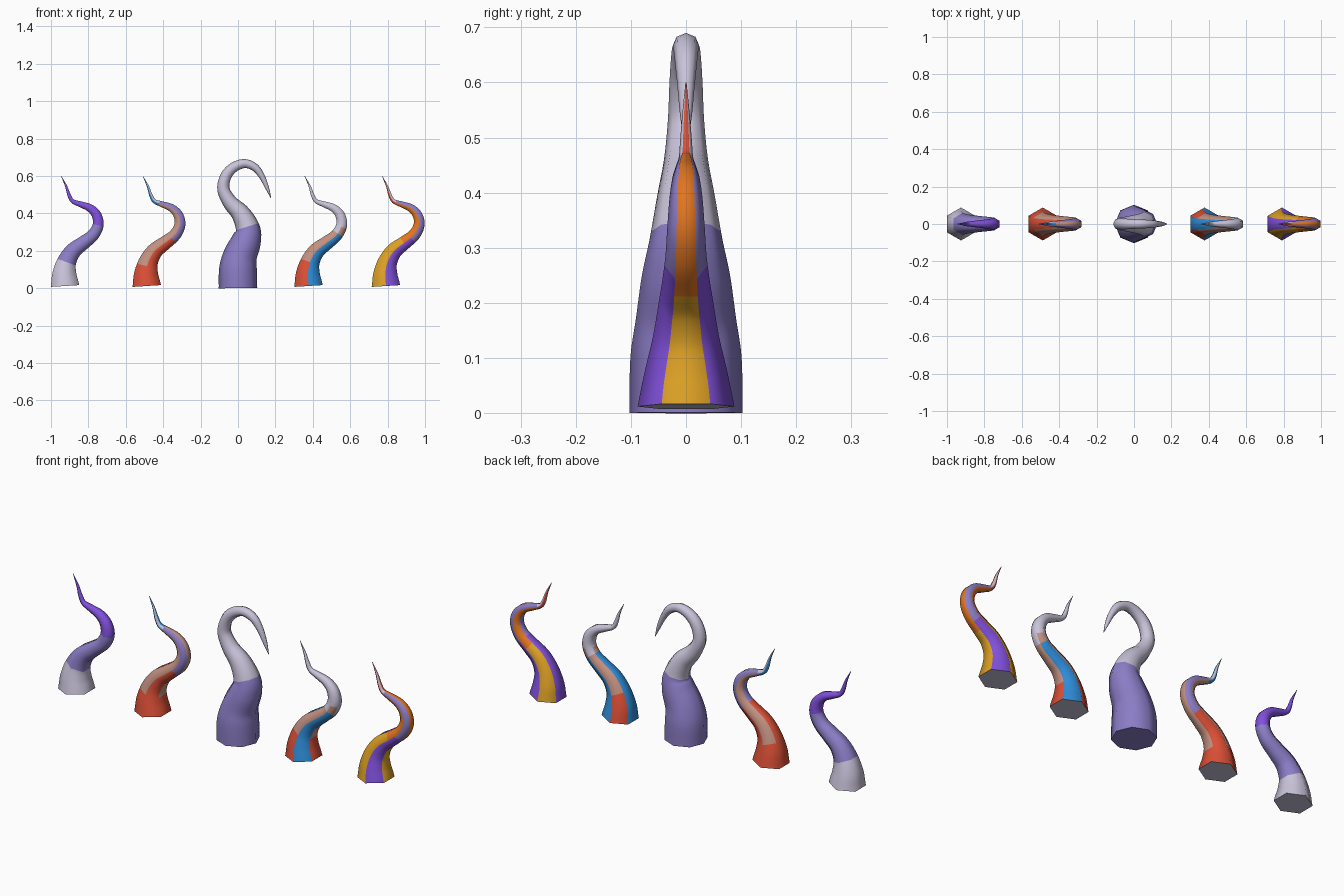
import bpy, math
from mathutils import Vector

if "Cube" in bpy.data.objects:
    bpy.data.objects.remove(bpy.data.objects["Cube"])

# flat colours (sRGB hex turned into linear values)
HEX = {"pale_grey": "C9C3D9", "lavender": "8B7DC6", "violet": "8150DC", "red": "DB4F36",
       "dusty_tan": "C29080", "blue": "2E8CD8", "orange": "E2751F", "yellow": "DCA025"}
NAMES = list(HEX)


def linear(c):
    c = int(c, 16) / 255
    return c / 12.92 if c <= 0.04045 else ((c + 0.055) / 1.055) ** 2.4


MATS = []
for name, h in HEX.items():
    m = bpy.data.materials.new(name)
    m.diffuse_color = (*[linear(h[i:i + 2]) for i in (0, 2, 4)], 1)
    m.use_nodes = True
    m.node_tree.nodes["Principled BSDF"].inputs["Base Color"].default_value = m.diffuse_color
    MATS.append(m)

STEPS = 6  # rings per path segment

# paths: (x, z, radius) in hundredths of a unit, curving in the xz plane
SMALL = [(0.2, 1.15, 8.8), (-0.1, 7.5, 7.5), (1.05, 13.9, 6.0), (4.5, 19.8, 5.0), (9.9, 24.1, 4.3),
         (15.2, 28.4, 3.75), (17.9, 33.7, 3.4), (17.1, 39.0, 3.0), (13.6, 42.8, 2.45),
         (8.3, 44.9, 1.8), (4.3, 46.5, 1.3), (2.4, 49.7, 1.05), (0.8, 54.5, 0.65), (-1.9, 60.0, 0.1)]
LARGE = [(0, 0, 10.3), (0, 10, 10.1), (1.1, 17.1, 9.1), (4.3, 25, 8.0), (5.3, 31.6, 6.6),
         (1.6, 39.6, 5.2), (-4.3, 46, 4.0), (-7.8, 53, 3.3), (-6.4, 60, 3.0), (-2.1, 64.7, 2.7),
         (3.7, 66.6, 2.4), (9.1, 64.5, 2.1), (12.8, 59.7, 1.6), (15.5, 53.8, 1.05), (17.6, 48.2, 0.15)]


def spline(pts):
    """Smooth rings through the path points."""
    p = [Vector(q) / 100 for q in pts]
    p = [2 * p[0] - p[1]] + p + [2 * p[-1] - p[-2]]
    out = []
    for i in range(1, len(p) - 2):
        a, b, c, d = p[i - 1:i + 3]
        for s in range(STEPS):
            t = s / STEPS
            out.append(0.5 * (2 * b + (c - a) * t + (2 * a - 5 * b + 4 * c - d) * t * t
                              + (3 * b - a - 3 * c + d) * t ** 3))
    return out + [p[-2]]


def band(bands, u):
    """Colour index at path position u; bands = [(colour, end), ...]."""
    for colour, end in bands:
        if u < end:
            return NAMES.index(colour)
    return NAMES.index(bands[-1][0])


def tentacle(name, x0, pts, sides, even, odd, cap, turn):
    rings = spline(pts)
    verts, faces, idx = [], [], []
    for i, c in enumerate(rings):
        t = rings[min(i + 1, len(rings) - 1)] - rings[max(i - 1, 0)]
        n = Vector((t.y, -t.x)).normalized()
        for k in range(sides):
            a = math.tau * (k - turn) / sides
            u, v = c.z * math.cos(a), c.z * math.sin(a)
            verts.append((x0 + c.x + n.x * u, v, c.y + n.y * u))
    for i in range(len(rings) - 1):
        for k in range(sides):
            j, q = i * sides, (k + 1) % sides
            faces.append((j + k, j + q, j + sides + q, j + sides + k))
            idx.append(band(odd if k % 2 else even, (i + 0.5) / STEPS))
    # base and tip caps
    last = (len(rings) - 1) * sides
    faces += [tuple(reversed(range(sides))), tuple(range(last, last + sides))]
    idx += [NAMES.index(cap), idx[-1]]
    me = bpy.data.meshes.new(name)
    me.from_pydata(verts, [], faces)
    for m in MATS:
        me.materials.append(m)
    for f, i in zip(me.polygons, idx):
        f.material_index = i
    ob = bpy.data.objects.new(name, me)
    bpy.context.collection.objects.link(ob)
    bpy.ops.object.select_all(action='DESELECT')
    ob.select_set(True)
    bpy.context.view_layer.objects.active = ob
    bpy.ops.object.shade_smooth_by_angle(angle=math.radians(66))


END = 99
# banded tentacle, far left
bands = [("pale_grey", 2), ("lavender", 6), ("violet", END)]
tentacle("tentacle_far_left", -0.927, SMALL, 6, bands, bands, "pale_grey", 0.5)
# striped tentacles: alternate sides carry different bands
tentacle("tentacle_left", -0.49, SMALL, 6,
         [("red", 1.7), ("dusty_tan", 9.3), ("blue", END)],
         [("red", 4.7), ("lavender", 9.3), ("pale_grey", END)], "pale_grey", 0.5)
tentacle("tentacle_right", 0.375, SMALL, 6,
         [("red", 2), ("dusty_tan", 5.2), ("pale_grey", END)],
         [("blue", 5.2), ("dusty_tan", 5.9), ("pale_grey", END)], "pale_grey", 0.5)
tentacle("tentacle_far_right", 0.789, SMALL, 6,
         [("yellow", 4), ("orange", 9.7), ("red", END)],
         [("violet", 4.6), ("lavender", 9.7), ("pale_grey", END)], "pale_grey", 0.5)
# large hooked tentacle in the middle
bands = [("lavender", 4.1), ("pale_grey", END)]
tentacle("tentacle_center", 0.0, LARGE, 8, bands, bands, "lavender", 0)
